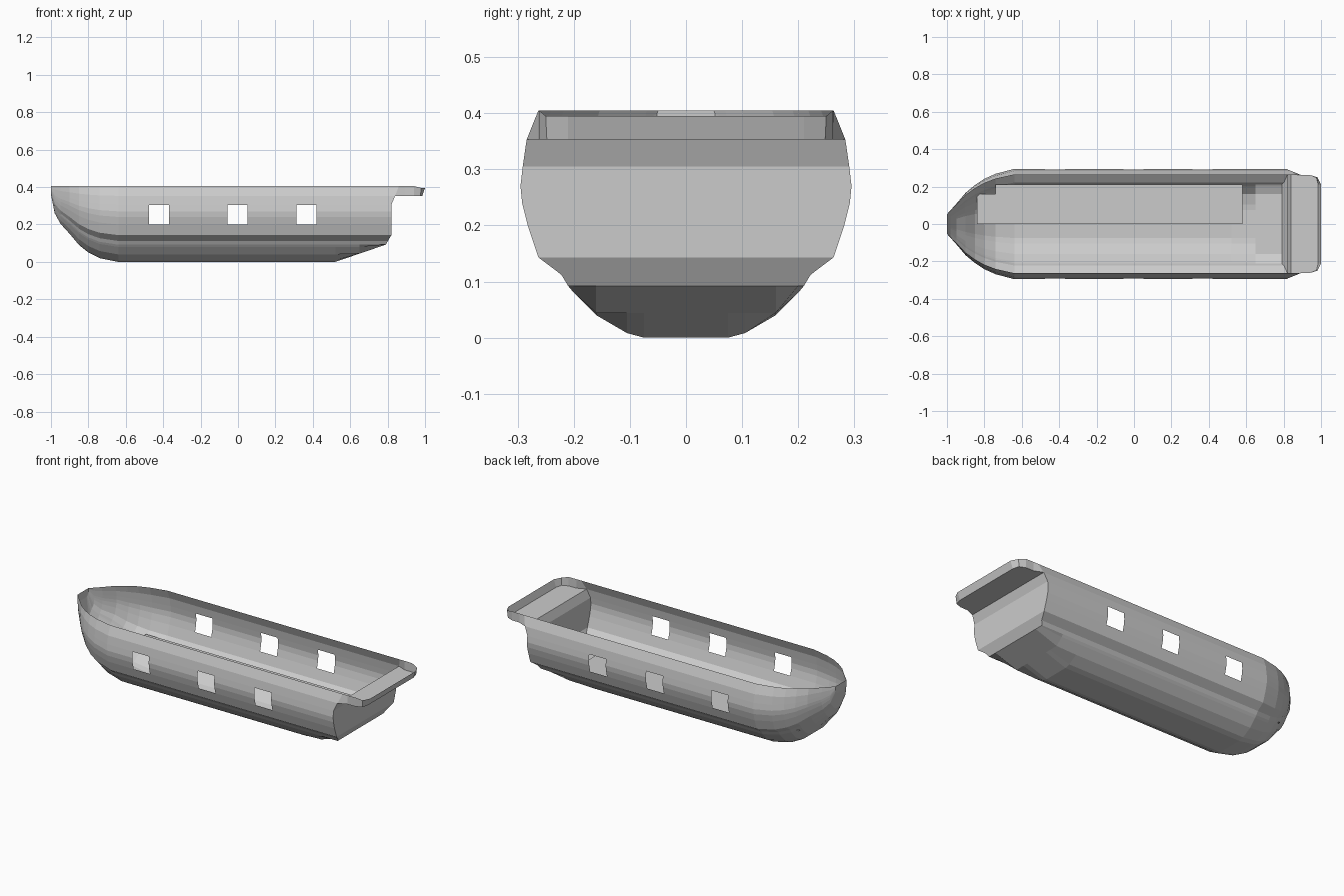
import bpy

cube = bpy.data.objects.get("Cube")
if cube:
    bpy.data.objects.remove(cube)

grey = bpy.data.materials.new("hull grey")
grey.use_nodes = True
color = (0.6, 0.6, 0.6, 1)
grey.diffuse_color = color
grey.node_tree.nodes["Principled BSDF"].inputs["Base Color"].default_value = color


def add_mesh(name, verts, faces):
    mesh = bpy.data.meshes.new(name)
    mesh.from_pydata(verts, [], faces)
    mesh.materials.append(grey)
    mesh.update()
    obj = bpy.data.objects.new(name, mesh)
    bpy.context.collection.objects.link(obj)
    return obj


def interp(table, t):
    if t <= table[0][0]:
        return table[0][1]
    for (a, u), (b, v) in zip(table, table[1:]):
        if t <= b:
            return u + (v - u) * (t - a) / (b - a)
    return table[-1][1]


# Hull half section (y, z), from the keel up to the rim
RIM = 0.405
section = [(0.075, 0), (0.105, 0.008), (0.16, 0.04), (0.2, 0.08), (0.21, 0.092),
           (0.222, 0.112), (0.263, 0.143), (0.282, 0.2), (0.292, 0.24),
           (0.295, 0.27), (0.291, 0.305), (0.284, 0.353), (0.263, RIM)]
keel = [(-1, 0.36), (-0.98, 0.26), (-0.95, 0.205), (-0.9, 0.15), (-0.85, 0.09),
        (-0.8, 0.05), (-0.74, 0.02), (-0.64, 0)]
width = [(-1, 0.18), (-0.95, 0.37), (-0.9, 0.57), (-0.85, 0.71), (-0.8, 0.82),
         (-0.74, 0.91), (-0.64, 1)]
ramp = [(0.52, 0), (0.79, 0.092)]
transom_x = [(0.092, 0.79), (0.143, 0.82), (0.305, 0.82), (0.353, 0.84), (RIM, 0.86)]
windows = [(-0.475, -0.37), (-0.055, 0.052), (0.312, 0.42)]

stations = [-1, -0.98, -0.95, -0.9, -0.85, -0.8, -0.74, -0.64]
stations += [x for pair in windows for x in pair] + [0.52, 0.65, 0.79]


def station(x, stern=False):
    k, w, r = interp(keel, x), interp(width, x), interp(ramp, x)
    half = []
    for y, z in section:
        z = max(k + z * (1 - k / RIM), r)
        # Bow sides become upright towards the stem
        yy = w * (y + (0.29 - y) * (1 - w) * 0.6 * (z > 0.3))
        half.append((interp(transom_x, z) if stern else x, yy, z))
    return [(a, -b, c) for a, b, c in reversed(half)] + half


rings = [station(x) for x in stations] + [station(0.79, True)]
n, m = len(section), 2 * len(section)
verts = [v for ring in rings for v in ring]
faces = []
for i in range(len(rings) - 1):
    for j in range(m - 1):
        row = j - n if j >= n else n - 2 - j
        opening = 7 <= row <= 9 and any(abs(stations[i] - a) < 0.001 for a, b in windows)
        if not opening:
            a, b = i * m + j, (i + 1) * m + j
            faces.append((a, b, b + 1, a + 1))

# Flat stem at the bow and transom at the stern, closed in strips
last = (len(rings) - 1) * m
for start, top in ((0, n - 1), (last, n - 2)):
    for row in range(top):
        s, p = start + n + row, start + n - 1 - row
        strip = (s, s + 1, p - 1, p)
        faces.append(strip if start else strip[::-1])
add_mesh("hull", verts, faces)

# Stern shelf: floor with a raised lip, corners cut off
lower = [(0.84, 0.284), (0.89, 0.263), (0.94, 0.262), (0.975, 0.248), (0.985, 0.21)]
upper = [(0.86, 0.263, RIM), (0.89, 0.263, RIM), (0.94, 0.262, RIM),
         (0.98, 0.25, 0.395), (1.0, 0.21, 0.395)]
base = [(x, y, 0.353) for x, y in lower]


def around(points):
    return points + [(x, -y, z) for x, y, z in reversed(points)]


c = 2 * len(base)
shelf_faces = [tuple(range(c))]
shelf_faces += [(i + 1, i, i + c, i + 1 + c) for i in range(c - 1)]
add_mesh("stern_shelf", around(base) + around(upper), shelf_faces)

# Half deck inside the hull
deck = [(-0.84, 0), (0.58, 0), (0.58, 0.21), (-0.74, 0.21), (-0.74, 0.16), (-0.84, 0.16)]
add_mesh("inner_deck", [(x, y, 0.145) for x, y in deck], [tuple(range(len(deck)))])
